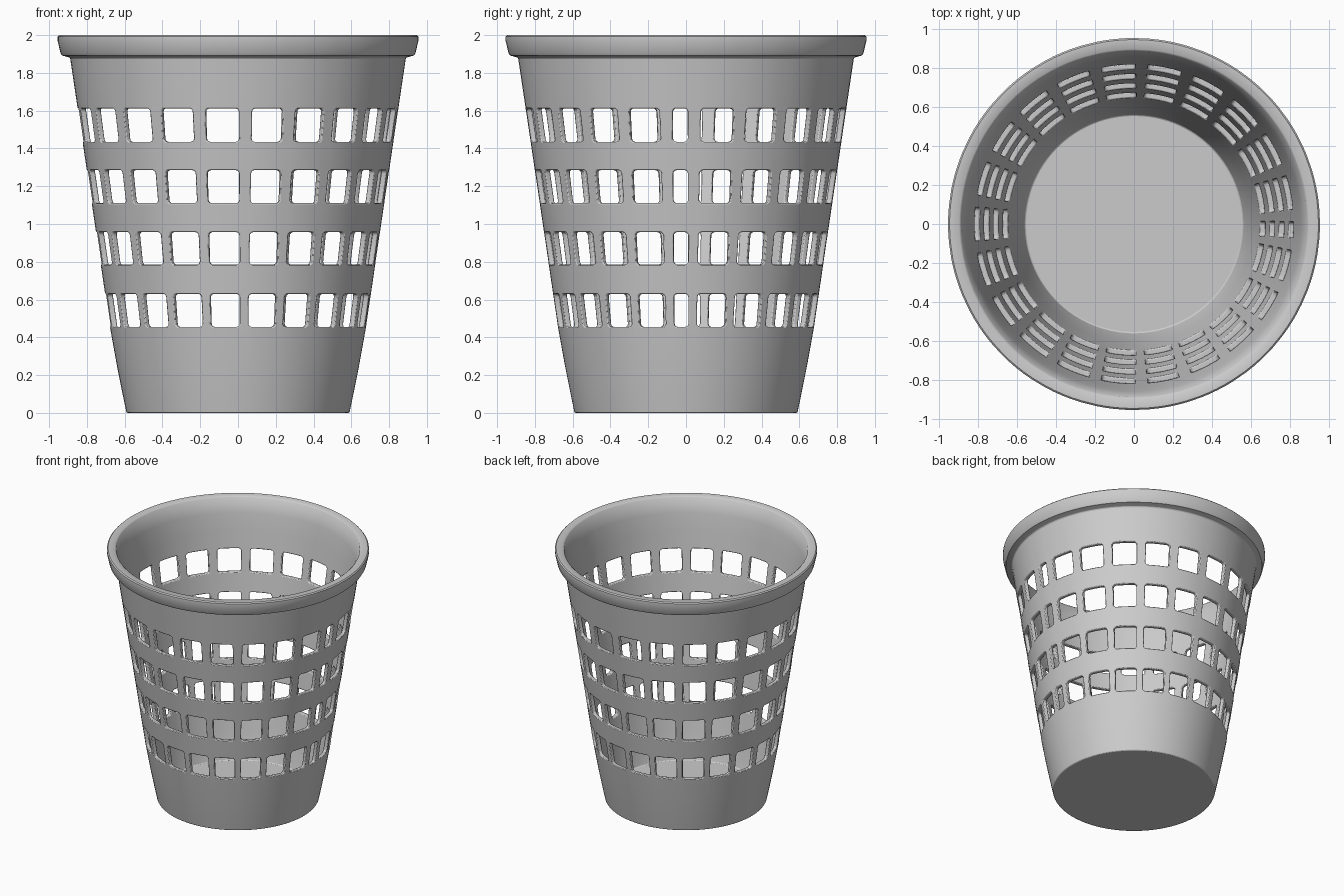
import bpy, bmesh, math

if "Cube" in bpy.data.objects:
    bpy.data.objects.remove(bpy.data.objects["Cube"])

# Angular positions (degrees from the front, towards the right) of the vertical bars
bars = []
for a, b in [(-81.7, 2.75), (2.75, 82.8), (93.0, 177.3), (177.3, 261.7)]:
    for k in range(6):
        t = a + (b - a) * k / 5
        if not bars or t - bars[-1] > 1:
            bars.append(t)
N = len(bars)
GAP = 4                      # segments across each opening
ROWS = [(0.455, 0.63), (0.785, 0.957), (1.11, 1.285), (1.435, 1.612)]
WALL = 0.03


def outer_radius(z):
    pts = [(0, 0.59), (0.1, 0.611), (0.25, 0.641), (0.455, 0.678), (1.0, 0.758), (1.88, 0.889)]
    for (z0, r0), (z1, r1) in zip(pts, pts[1:]):
        if z <= z1:
            return r0 + (r1 - r0) * (z - z0) / (z1 - z0)
    return pts[-1][1]


def column_angles(z):
    """Angles of all mesh columns; bars widen slightly with height."""
    hw = 1.9 + 0.5 * min(max((z - 0.5) / 1.1, 0), 1)
    out = []
    for i, c in enumerate(bars):
        nxt = bars[i + 1] if i + 1 < N else bars[0] + 360
        s, e = c + hw, nxt - hw
        out.append(c - hw)
        out += [s + (e - s) * k / GAP for k in range(GAP)]
    return [math.radians(t - 90) for t in out]


# Cross-section: outer wall up, over the rim, inner wall down
zs = [0, 0.1, 0.25] + [z for row in ROWS for z in row] + [1.75, 1.88]
rim = [(0.905, 1.885), (0.932, 1.892), (0.94, 1.905), (0.955, 1.97), (0.955, 1.992),
       (0.947, 2.0), (0.898, 2.0), (0.888, 1.992)]
outer = [(outer_radius(z), z) for z in zs]
inner = [(outer_radius(z) - WALL, max(z, 0.03)) for z in zs]
profile = outer + rim + inner[::-1]
P = len(profile)
hole_rows = {zs.index(lo) for lo, hi in ROWS}

bm = bmesh.new()
rings = [[bm.verts.new((r * math.cos(t), r * math.sin(t), z)) for t in column_angles(z)]
         for r, z in profile]
C = len(rings[0])


def is_hole(j, c):
    return j in hole_rows and c % (GAP + 1) != 0


# Wall and rim faces, leaving the openings out
for j in range(P - 1):
    row = j if j < len(zs) - 1 else P - 2 - j
    for c in range(C):
        if not is_hole(row, c):
            d = (c + 1) % C
            bm.faces.new((rings[j][c], rings[j][d], rings[j + 1][d], rings[j + 1][c]))

# Underside and inner floor
bm.faces.new(rings[0][::-1])
bm.faces.new(rings[-1])

# Edges of the openings, through the wall thickness
corners = []
for j in hole_rows:
    for c in range(C):
        if not is_hole(j, c):
            continue
        d = (c + 1) % C
        o0, o1 = rings[j], rings[j + 1]
        i0, i1 = rings[P - 1 - j], rings[P - 2 - j]
        bm.faces.new((o0[c], o0[d], i0[d], i0[c]))
        bm.faces.new((o1[d], o1[c], i1[c], i1[d]))
        if c % (GAP + 1) == 1:
            bm.faces.new((o1[c], o0[c], i0[c], i1[c]))
            corners += [(o0[c], i0[c]), (o1[c], i1[c])]
        if c % (GAP + 1) == GAP:
            bm.faces.new((o0[d], o1[d], i1[d], i0[d]))
            corners += [(o0[d], i0[d]), (o1[d], i1[d])]
bmesh.ops.recalc_face_normals(bm, faces=bm.faces)

# Rounded corners of the openings
edges = [bm.edges.get(pair) for pair in corners]
bmesh.ops.bevel(bm, geom=edges, offset=0.018, offset_type='OFFSET', segments=3,
                profile=0.5, affect='EDGES', clamp_overlap=True)

mesh = bpy.data.meshes.new("waste_basket")
bm.to_mesh(mesh)
bm.free()
basket = bpy.data.objects.new("waste_basket", mesh)
bpy.context.collection.objects.link(basket)

# Softened edges and smooth shading
bev = basket.modifiers.new("soft_edges", 'BEVEL')
bev.width = 0.006
bev.segments = 2
bev.limit_method = 'ANGLE'
bev.angle_limit = math.radians(60)
bpy.context.view_layer.objects.active = basket
basket.select_set(True)
bpy.ops.object.shade_smooth_by_angle(angle=math.radians(40))
